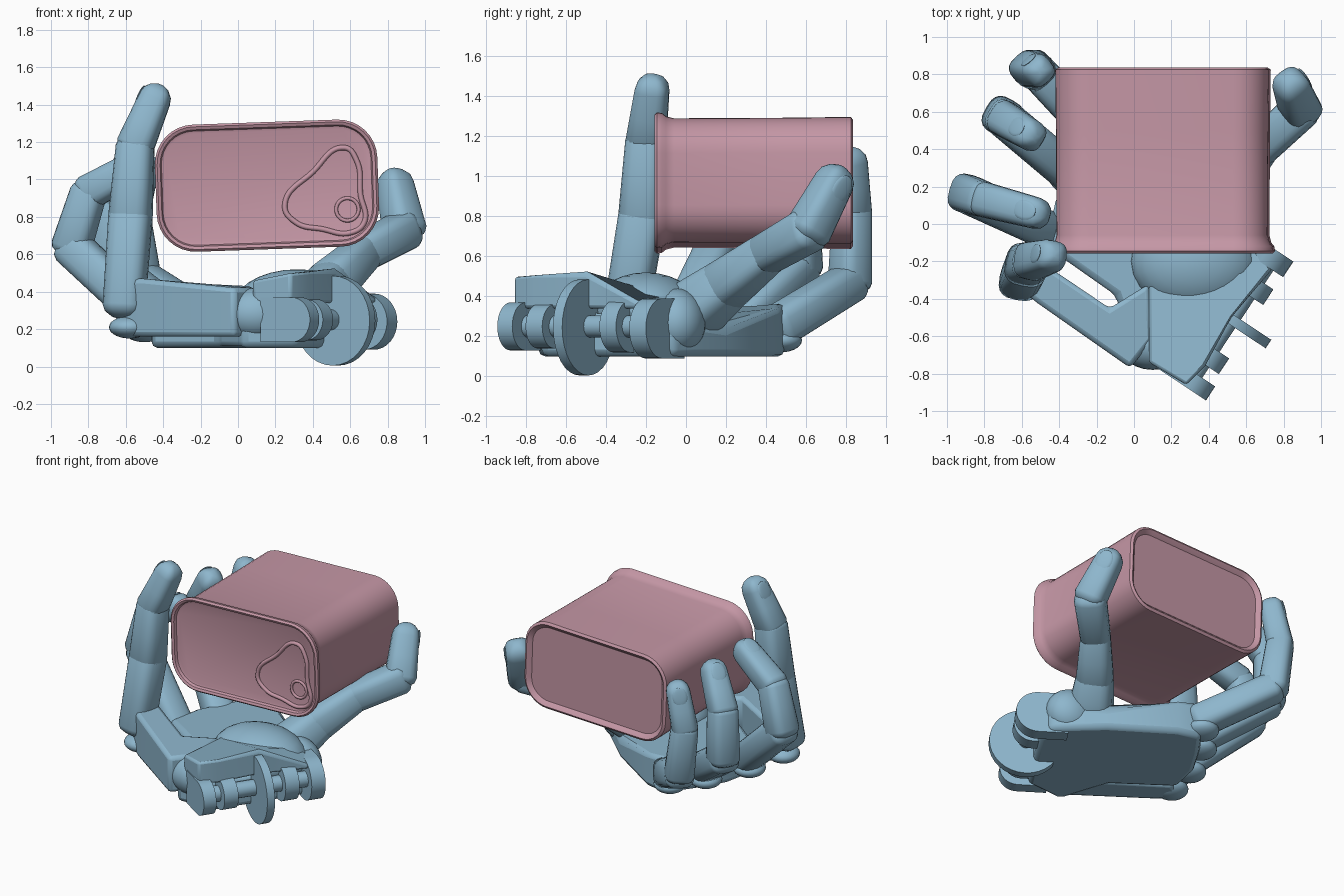
import bpy, bmesh, math
from mathutils import Vector, Matrix

cube = bpy.data.objects.get("Cube")
if cube:
    bpy.data.objects.remove(cube)


def material(name, rgb):
    mat = bpy.data.materials.new(name)
    mat.use_nodes = True
    mat.diffuse_color = (*rgb, 1)
    mat.node_tree.nodes["Principled BSDF"].inputs["Base Color"].default_value = (*rgb, 1)
    return mat


BLUE = material("steel blue", (0.27, 0.47, 0.61))
PINK = material("dusty pink", (0.56, 0.31, 0.38))


def finish(name, bm, mat, angle=35):
    bmesh.ops.recalc_face_normals(bm, faces=bm.faces)
    mesh = bpy.data.meshes.new(name)
    bm.to_mesh(mesh)
    bm.free()
    ob = bpy.data.objects.new(name, mesh)
    bpy.context.collection.objects.link(ob)
    mesh.materials.append(mat)
    bpy.ops.object.select_all(action='DESELECT')
    ob.select_set(True)
    bpy.context.view_layer.objects.active = ob
    bpy.ops.object.shade_smooth_by_angle(angle=math.radians(angle))
    return ob


def loft(bm, rings):
    loops = [[bm.verts.new(p) for p in ring] for ring in rings]
    n = len(loops[0])
    for a, b in zip(loops, loops[1:]):
        for i in range(n):
            j = (i + 1) % n
            bm.faces.new((a[i], a[j], b[j], b[i]))
    bm.faces.new(loops[0])
    bm.faces.new(loops[-1])


def slab(name, outline, low, bevel=0.03):
    # flat-bottomed block; each outline point carries its own top height
    bm = bmesh.new()
    loft(bm, [[(x, y, low) for x, y, top in outline], outline])
    ob = finish(name, bm, BLUE)
    mod = ob.modifiers.new("soft edges", 'BEVEL')
    mod.width, mod.segments = bevel, 2


def ball(name, centre, radii):
    bm = bmesh.new()
    bmesh.ops.create_uvsphere(bm, u_segments=24, v_segments=14, radius=1)
    bm.transform(Matrix.Translation(centre) @ Matrix.Diagonal((*radii, 1)))
    finish(name, bm, BLUE)


def frame(a, b, side):
    d = (b - a).normalized()
    u = (side - d * side.dot(d)).normalized()
    return d, u, d.cross(u)


def power(v, e):
    return math.copysign(abs(v) ** e, v)


def phalanx(name, a, b, ra, rb, side, tip):
    # tapered, softly squared segment with rounded ends
    d, u, v = frame(a, b, side)
    length = (b - a).length
    cap = 1.0 if tip else 0.6
    stops = [(-s * ra * 0.6, ra * math.sqrt(1 - s * s)) for s in (0.97, 0.8, 0.45, 0)]
    stops += [(length * 0.5, (ra + rb) * 0.5)]
    stops += [(length + s * rb * cap, rb * math.sqrt(1 - s * s)) for s in (0, 0.45, 0.8, 0.97)]
    rings = []
    for t, r in stops:
        ring = []
        for k in range(20):
            w = math.tau * k / 20
            ring.append(a + d * t + u * r * power(math.cos(w), 0.68)
                        + v * r * power(math.sin(w), 0.68))
        rings.append(ring)
    bm = bmesh.new()
    loft(bm, rings)
    finish(name, bm, BLUE)


def digit(name, points, radii, side):
    pts = [Vector(p) for p in points]
    side = Vector(side)
    last = len(pts) - 2
    for i in range(last + 1):
        phalanx(f"{name}_segment_{i + 1}", pts[i], pts[i + 1],
                radii[i], radii[i + 1], side, i == last)
    # fingernail on the outer side of the tip
    d, u, v = frame(pts[-2], pts[-1], side)
    r = radii[-1]
    rot = Matrix((u, v, d)).transposed().to_4x4()
    bm = bmesh.new()
    bmesh.ops.create_uvsphere(bm, u_segments=16, v_segments=10, radius=1)
    bm.transform(Matrix.Translation(pts[-1] + v * r * 0.95 - d * r * 0.3) @ rot
                 @ Matrix.Diagonal((r * 0.62, r * 0.12, r * 0.85, 1)))
    finish(f"{name}_nail", bm, BLUE)


# --- Tin: rounded-rectangle sections along y ---
TILT = Matrix.Translation((0.155, 0, 0.967)) @ Matrix.Rotation(math.radians(-2), 4, 'Y')


def tin_ring(y, inset):
    radius = 0.21 - inset
    ring = []
    for q, (sx, sz) in enumerate(((1, 1), (-1, 1), (-1, -1), (1, -1))):
        for k in range(9):
            w = math.pi / 2 * (q + k / 8)
            ring.append(TILT @ Vector((sx * 0.385 + radius * math.cos(w), y,
                                       sz * 0.13 + radius * math.sin(w))))
    return ring


tin_profile = [(-0.125, 0.05), (-0.13, 0.035), (-0.15, 0.028), (-0.157, 0.012),
               (-0.145, 0), (-0.12, 0.004), (-0.1, 0.02), (-0.06, 0.03),
               (0.5, 0.027), (0.825, 0.023), (0.836, 0.04), (0.825, 0.055), (0.81, 0.07)]
bm = bmesh.new()
loft(bm, [tin_ring(y, inset) for y, inset in tin_profile])
finish("tin", bm, PINK)


def wire(name, points, depth):
    curve = bpy.data.curves.new(name, 'CURVE')
    curve.dimensions = '3D'
    curve.bevel_depth = depth
    curve.bevel_resolution = 2
    spline = curve.splines.new('BEZIER')
    spline.bezier_points.add(len(points) - 1)
    for bp, (x, z) in zip(spline.bezier_points, points):
        bp.co = (x, -0.13, z)
        bp.handle_left_type = bp.handle_right_type = 'AUTO'
    spline.use_cyclic_u = True
    curve.materials.append(PINK)
    ob = bpy.data.objects.new(name, curve)
    bpy.context.collection.objects.link(ob)


# Pull tab
wire("pull_tab_loop", [(0.57, 1.17), (0.635, 1.1), (0.655, 0.92), (0.675, 0.77), (0.6, 0.715),
                       (0.45, 0.735), (0.31, 0.77), (0.25, 0.86), (0.4, 1.04)], 0.014)
wire("pull_tab_rivet", [(0.585 + 0.06 * math.cos(w), 0.84 + 0.06 * math.sin(w))
                        for w in (0, 1.57, 3.14, 4.71)], 0.01)

# --- Palm ---
slab("palm", [(0.02, -0.74, 0.33), (-0.1, -0.38, 0.36), (-0.47, -0.12, 0.34),
              (-0.42, 0.12, 0.34), (-0.3, 0.32, 0.35), (-0.17, 0.5, 0.37), (0.0, 0.46, 0.35),
              (0.4, 0.2, 0.24), (0.68, -0.06, 0.28), (0.64, -0.22, 0.33),
              (0.32, -0.72, 0.33)], 0.1, 0.035)
slab("index_side_bar", [(-0.66, -0.3, 0.47), (-0.52, -0.42, 0.47), (-0.02, -0.77, 0.42),
                        (0.1, -0.62, 0.42), (0.08, -0.32, 0.43), (-0.13, -0.45, 0.44),
                        (-0.5, -0.2, 0.47)], 0.16, 0.025)
slab("wrist_block", [(0.08, -0.74, 0.46), (0.28, -0.86, 0.5), (0.38, -0.76, 0.51),
                     (0.52, -0.5, 0.51), (0.74, -0.24, 0.37), (0.6, -0.08, 0.4),
                     (0.3, -0.15, 0.48), (0.08, -0.33, 0.43)], 0.34, 0.025)
ball("thumb_mound", (0.32, -0.2, 0.33), (0.34, 0.27, 0.19))
ball("thumb_root", (0.5, -0.05, 0.27), (0.19, 0.15, 0.17))
ball("palm_heel", (0.1, -0.64, 0.28), (0.18, 0.14, 0.14))

# --- Wrist hinge plates, all on one slanted axis ---
AXIS = Vector((0.55, 0.83, 0))


def hinge(name, centre, radius, width, reach=0.2):
    # round plate with a straight tongue running back into the palm
    inward = Vector((-AXIS.y, AXIS.x, 0))
    flat = [(radius * math.cos(w), radius * math.sin(w))
            for w in (math.pi * (k / 16 - 0.5) for k in range(17))]
    if reach:
        flat += [(-reach, radius), (-reach, -radius)]
    else:
        flat += [(-x, -z) for x, z in flat[1:-1]]
    bm = bmesh.new()
    loft(bm, [[Vector(centre) + AXIS * s * width / 2 - inward * x + Vector((0, 0, z))
               for x, z in flat] for s in (-1, 1)])
    finish(name, bm, BLUE)


hinge("wrist_disc", (0.52, -0.51, 0.245), 0.24, 0.055, 0)
hinge("wrist_lobe_outer", (0.31, -0.84, 0.25), 0.12, 0.09)
hinge("wrist_lobe_second", (0.39, -0.7, 0.25), 0.11, 0.1)
hinge("wrist_lobe_third", (0.61, -0.32, 0.25), 0.13, 0.1)
hinge("wrist_lobe_inner", (0.7, -0.16, 0.24), 0.15, 0.1)
hinge("wrist_pin", (0.5, -0.52, 0.25), 0.055, 0.75, 0)

# --- Fingers and thumb ---
digit("index_finger", [(-0.61, -0.3, 0.32), (-0.575, -0.22, 0.8), (-0.55, -0.2, 1.18),
                       (-0.445, -0.17, 1.43)], [0.11, 0.115, 0.1, 0.085], (0.2, 0.98, 0))
digit("middle_finger", [(-0.47, -0.03, 0.25), (-0.89, 0.16, 0.64), (-0.8, 0.13, 0.93),
                        (-0.53, 0.06, 1.08)], [0.105, 0.105, 0.095, 0.085], (0.27, 0.96, 0))
digit("ring_finger", [(-0.32, 0.25, 0.25), (-0.7, 0.57, 0.54), (-0.69, 0.56, 0.88),
                      (-0.56, 0.48, 1.1)], [0.105, 0.105, 0.097, 0.085], (0.5, 0.86, 0))
digit("little_finger", [(-0.18, 0.46, 0.25), (-0.52, 0.82, 0.47), (-0.57, 0.83, 0.82),
                        (-0.51, 0.82, 1.07)], [0.105, 0.1, 0.09, 0.08], (0.75, 0.66, 0))
digit("thumb", [(0.38, 0.0, 0.3), (0.5, 0.19, 0.45), (0.67, 0.4, 0.61), (0.89, 0.61, 0.73),
                (0.84, 0.74, 0.97)], [0.155, 0.125, 0.1, 0.108, 0.092], (0.6, -0.8, 0))

# Flattened knuckle caps beneath the finger roots
for name, spot in (("index", (-0.58, -0.3, 0.21)), ("middle", (-0.5, -0.02, 0.19)),
                   ("ring", (-0.35, 0.27, 0.18)), ("little", (-0.2, 0.47, 0.18))):
    ball(f"{name}_knuckle", spot, (0.11, 0.11, 0.06))
